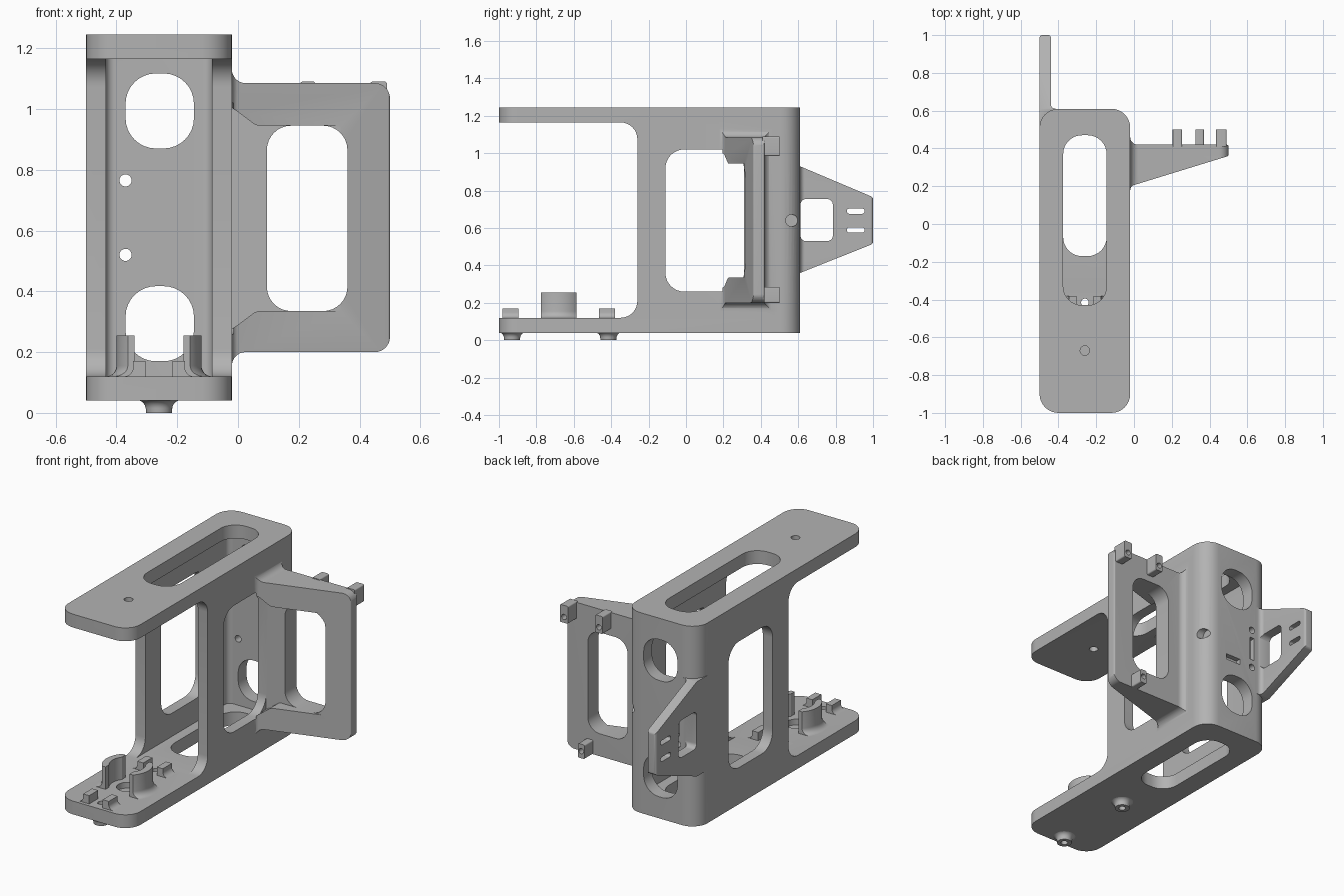
import bpy, bmesh, math
from mathutils import Vector

cube = bpy.data.objects.get("Cube")
if cube:
    bpy.data.objects.remove(cube)

grey = bpy.data.materials.new("plain grey")
grey.use_nodes = True
COLOUR = (0.45, 0.45, 0.45, 1)
grey.diffuse_color = COLOUR
grey.node_tree.nodes["Principled BSDF"].inputs["Base Color"].default_value = COLOUR


def finish(name, bm):
    bmesh.ops.recalc_face_normals(bm, faces=bm.faces)
    mesh = bpy.data.meshes.new(name)
    bm.to_mesh(mesh)
    bm.free()
    mesh.materials.append(grey)
    ob = bpy.data.objects.new(name, mesh)
    bpy.context.collection.objects.link(ob)
    return ob


def rounded(points, steps=8):
    """Outline whose points are (u, v) or (u, v, fillet radius)."""
    out = []
    for i, p in enumerate(points):
        c = Vector(p[:2])
        if len(p) < 3:
            out.append(c)
            continue
        a = (Vector(points[i - 1][:2]) - c).normalized()
        b = (Vector(points[(i + 1) % len(points)][:2]) - c).normalized()
        half = a.angle(b) / 2
        centre = c + (a + b).normalized() * p[2] / math.sin(half)
        start = c + a * p[2] / math.tan(half) - centre
        end = c + b * p[2] / math.tan(half) - centre
        turn = math.atan2(start.x * end.y - start.y * end.x, start.dot(end))
        for k in range(steps + 1):
            t = turn * k / steps
            out.append(centre + Vector((start.x * math.cos(t) - start.y * math.sin(t),
                                        start.x * math.sin(t) + start.y * math.cos(t))))
    return out


def prism(name, axis, points, lo, hi):
    """Extrude an outline along an axis: x uses (y, z), y uses (x, z), z uses (x, y)."""
    place = {"x": lambda p, d: (d, p.x, p.y),
             "y": lambda p, d: (p.x, d, p.y),
             "z": lambda p, d: (p.x, p.y, d)}[axis]
    bm = bmesh.new()
    outline = rounded(points)
    rings = [[bm.verts.new(place(p, d)) for p in outline] for d in (lo, hi)]
    bm.faces.new(rings[0])
    bm.faces.new(rings[1])
    for i in range(len(outline)):
        j = (i + 1) % len(outline)
        bm.faces.new((rings[0][i], rings[0][j], rings[1][j], rings[1][i]))
    return finish(name, bm)


def rect(u0, u1, v0, v1, r=0.0):
    corners = [(u0, v0), (u1, v0), (u1, v1), (u0, v1)]
    return [c + (r,) for c in corners] if r else corners


def disc(u, v, r, n=28):
    return [(u + r * math.cos(math.tau * k / n), v + r * math.sin(math.tau * k / n))
            for k in range(n)]


def revolve(name, profile, x, y, n=48):
    """Closed (radius, z) profile turned about a vertical axis."""
    bm = bmesh.new()
    rings = [[bm.verts.new((x + p.x * math.cos(math.tau * k / n),
                            y + p.x * math.sin(math.tau * k / n), p.y))
              for p in rounded(profile)] for k in range(n)]
    m = len(rings[0])
    for k in range(n):
        a, b = rings[k], rings[(k + 1) % n]
        for i in range(m):
            j = (i + 1) % m
            bm.faces.new((a[i], a[j], b[j], b[i]))
    return finish(name, bm)


def combine(ob, operation, *others):
    for other in others:
        mod = ob.modifiers.new("combine", "BOOLEAN")
        mod.operation, mod.solver, mod.object = operation, "EXACT", other
        bpy.context.view_layer.objects.active = ob
        bpy.ops.object.modifier_apply(modifier=mod.name)
        bpy.data.objects.remove(other)
    return ob


# Main frame: C-shaped side outline limited by a rounded plan
CX = -0.26
frame = prism("main_frame", "x", [
    (-1, .04), (.61, .04), (.61, 1.245), (-1, 1.245), (-1, 1.165),
    (-.26, 1.165, .09), (-.26, .12, .09), (-1, .12)], -.5, -.02)
combine(frame, "INTERSECT", prism("plan", "z", rect(-.5, -.02, -1, .61, .1), 0, 1.3))

# Rear tab, tapering backwards, with a filleted root
tab = prism("rear_tab", "x", [(.48, .36), (.61, .36), (1, .515, .02), (1, .765, .02),
                              (.61, .93), (.48, .93)], -.5, -.38)
combine(tab, "INTERSECT", prism("tab_plan", "z", [
    (-.5, .48), (-.5, 1, .015), (-.44, 1, .015), (-.44, .61, .025),
    (-.39, .61), (-.39, .48)], 0, 1.3))

# Side bracket: wedge in plan, rounded outline from the front
bracket = prism("side_bracket", "z", [
    (-.06, .1), (-.02, .1), (-.02, .2, .03), (.5, .36, .01), (.5, .42, .01),
    (-.02, .42, .04), (-.02, .5), (-.06, .5)], .1, 1.2)
combine(bracket, "INTERSECT", prism("bracket_outline", "y", [
    (-.06, .12), (-.02, .12), (-.02, .2, .045), (.5, .2, .05), (.5, 1.085, .05),
    (-.02, 1.085, .045), (-.02, 1.17), (-.06, 1.17)], 0, .6))
combine(frame, "UNION", tab, bracket)

# Hollow, windows, slots and holes
cuts = [
    prism("hollow", "z", rect(-.435, -.085, -.7, .53, .03), .12, 1.165),
    prism("side_windows", "x", rect(-.11, .31, .26, 1.02, .1), -.6, -.015),
    prism("bracket_hollow", "y", [
        (-.03, .27), (.0, .29), (.06, .335, .04), (.4, .335), (.4, .945),
        (.06, .945, .04), (.0, .99), (-.03, 1.01)], .05, .31),
    prism("bracket_window", "y", rect(.095, .36, .335, .945, .08), 0, .6),
    prism("top_slot", "z", rect(-.375, -.145, -.43, .47, .1), 1.1, 1.3),
    prism("bottom_slot", "z", rect(-.375, -.145, -.17, .47, .1), 0, .2),
    prism("top_hole", "z", disc(CX, -.67, .025), 1.1, 1.3),
    prism("ring_recess", "z", disc(CX, -.68, .06), .085, .2),
    prism("tab_window", "x", rect(.612, .785, .53, .755, .03), -.6, -.3),
    prism("corner_hole", "x", disc(.565, .64, .032), -.07, .1),
    prism("upright_pocket", "y", rect(-.385, -.355, .57, .715), .58, .7),
    prism("level_pocket", "y", rect(-.28, -.18, .505, .54), .58, .7),
]
for z in (.17, .87):
    cuts.append(prism("back_window", "y", rect(-.37, -.145, z, z + .247, .1), .45, .7))
for z in (.52, .765):
    cuts.append(prism("back_hole", "y", disc(-.37, z, .02), .45, .7))
for z in (.59, .69):
    cuts.append(prism("tab_slot", "x", rect(.86, .955, z - .014, z + .014, .013), -.6, -.4))
FEET = (-.93, -.415)
for y in FEET:
    cuts.append(prism("foot_hole", "z", disc(CX, y, .02), 0, .2))
combine(frame, "DIFFERENCE", *cuts)
parts = [frame]

# Flared feet below the base
for label, y in zip(("front", "rear"), FEET):
    parts.append(revolve(label + "_foot", [
        (.02, 0), (.042, 0), (.046, .036, .03), (.07, .042), (.02, .042)], CX, y))

# Two curved holder walls on the base
holder = revolve("curved_holder", [
    (.1, .115), (.18, .115), (.18, .12), (.14, .12, .035), (.14, .255), (.1, .255)], CX, -.68)
combine(holder, "INTERSECT", prism("slab", "z", rect(-.5, -.02, -.775, -.585), .1, .3))
combine(holder, "DIFFERENCE", prism("gap", "z", rect(CX - .08, CX + .08, -.9, -.5), .1, .3))
parts.append(holder)

# Small clips with flared outer sides
for label, y in (("front", -.98), ("rear", -.465)):
    for side, s in (("right", -1), ("left", 1)):
        parts.append(prism(f"{label}_{side}_base_clip", "y", [
            (CX + s * .045, .115), (CX + s * .13, .115), (CX + s * .13, .12),
            (CX + s * .085, .12, .03), (CX + s * .085, .17), (CX + s * .045, .17)],
            y, y + .085))

# Drilled lugs on the back of the bracket
for name, x0, x1, z0, z1, hole in (("inner_upper_lug", .205, .255, .985, 1.09, 1.02),
                                   ("outer_upper_lug", .435, .49, .985, 1.09, 1.02),
                                   ("lower_lug", .325, .37, .2, .285, .243)):
    lug = prism(name, "y", rect(x0, x1, z0, z1, .008), .41, .5)
    combine(lug, "DIFFERENCE", prism("lug_hole", "y", disc((x0 + x1) / 2, hole, .016), .43, .6))
    parts.append(lug)

bpy.ops.object.select_all(action="DESELECT")
for ob in parts:
    ob.select_set(True)
bpy.context.view_layer.objects.active = frame
bpy.ops.object.shade_smooth_by_angle(angle=math.radians(30))
